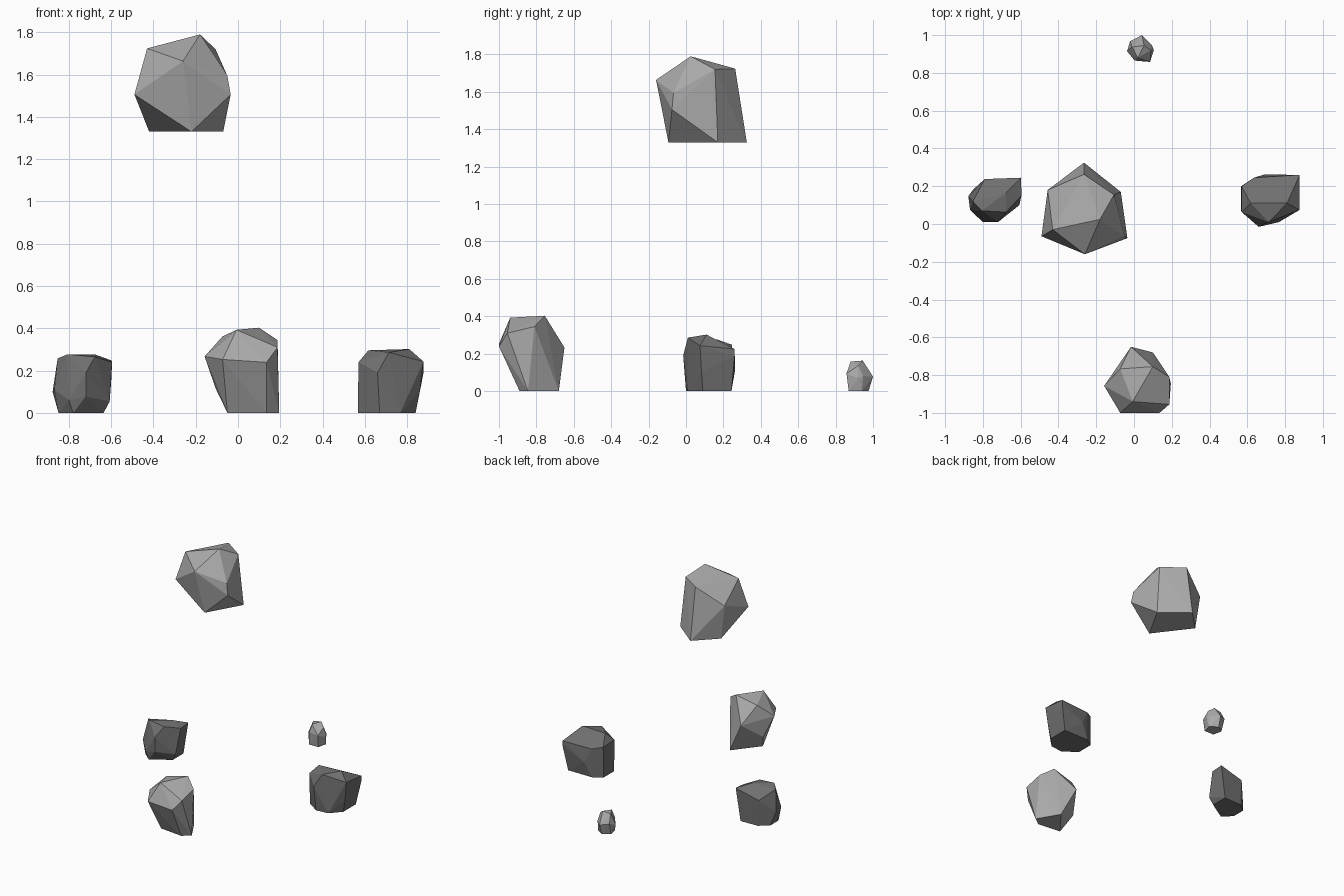
import bpy, bmesh, math


def material(name, grey):
    mat = bpy.data.materials.new(name)
    mat.diffuse_color = (grey, grey, grey, 1)
    return mat


light_stone = material("light_stone", 0.40)
dark_stone = material("dark_stone", 0.16)


def rock(name, corners, mat):
    """Faceted rock: the convex hull of its corner points."""
    bm = bmesh.new()
    for c in corners:
        bm.verts.new(c)
    hull = bmesh.ops.convex_hull(bm, input=bm.verts[:])
    loose = {g for g in hull["geom_interior"] + hull["geom_unused"]
             if isinstance(g, bmesh.types.BMVert)}
    bmesh.ops.delete(bm, geom=list(loose), context='VERTS')
    # merge nearly flat neighbours into larger facets
    bmesh.ops.dissolve_limit(bm, angle_limit=math.radians(2),
                             verts=bm.verts[:], edges=bm.edges[:])
    bmesh.ops.recalc_face_normals(bm, faces=bm.faces[:])
    mesh = bpy.data.meshes.new(name)
    bm.to_mesh(mesh)
    bm.free()
    mesh.materials.append(mat)
    bpy.context.collection.objects.link(bpy.data.objects.new(name, mesh))


# Large floating rock with a flat four-sided base
rock("floating_rock", [
    (-.26, -.16, 1.664), (-.18, .025, 1.79), (-.43, -.03, 1.724),
    (-.106, .155, 1.72), (-.265, .263, 1.724), (-.05, -.067, 1.594),
    (-.035, -.075, 1.505), (-.49, -.065, 1.506), (-.457, .18, 1.596),
    (-.22, -.094, 1.33), (-.07, .17, 1.33), (-.42, .17, 1.33),
    (-.265, .325, 1.33)], light_stone)

# Tall front rock, leaning forwards
rock("front_rock", [
    (-.158, -.857, .267), (-.073, -.767, .362), (-.007, -.94, .393),
    (.10, -.755, .403), (.187, -.81, .345), (.187, -.955, .31),
    (-.073, -1, .253), (.135, -1, .239), (-.016, -.65, .233),
    (-.106, -.794, .116), (-.05, -.87, 0), (.135, -.89, 0),
    (.195, -.845, 0), (.10, -.68, 0)], light_stone)

# Dark rock on the right
rock("right_rock", [
    (.714, .01, .286), (.66, -.015, .19), (.617, .11, .296),
    (.81, .11, .302), (.57, .063, .24), (.57, .2, .235),
    (.635, .245, .22), (.877, .26, .225), (.877, .26, .187),
    (.877, .075, .243), (.86, .083, .1), (.69, .262, .11),
    (.567, .07, 0), (.567, .2, 0), (.635, .243, 0), (.84, .243, 0),
    (.84, .09, 0), (.767, .01, 0), (.67, 0, 0)], dark_stone)

# Dark rock on the left
rock("left_rock", [
    (-.853, .12, .258), (-.806, .07, .277), (-.678, .164, .277),
    (-.598, .245, .248), (-.596, .15, .24), (-.677, .063, .265),
    (-.72, .01, .19), (-.72, .01, .078), (-.80, .01, .06),
    (-.607, .1, .054), (-.598, .15, .177), (-.79, .238, .2),
    (-.877, .148, .1), (-.868, .074, .11), (-.849, .08, 0),
    (-.849, .185, 0), (-.78, .235, 0), (-.636, .24, 0),
    (-.636, .11, 0), (-.78, .02, 0)], dark_stone)

# Small pebble at the back
rock("back_pebble", [
    (.042, 1, .078), (.095, .947, .08), (.09, .92, .136),
    (.105, .92, .067), (.085, .858, .094), (.005, .865, .1),
    (-.037, .915, .07), (-.02, .968, .09), (-.01, .937, .155),
    (.053, .945, .163), (.02, .88, .158), (0, .87, 0),
    (.08, .87, 0), (.095, .94, 0), (.04, .976, 0),
    (-.015, .94, 0)], light_stone)
